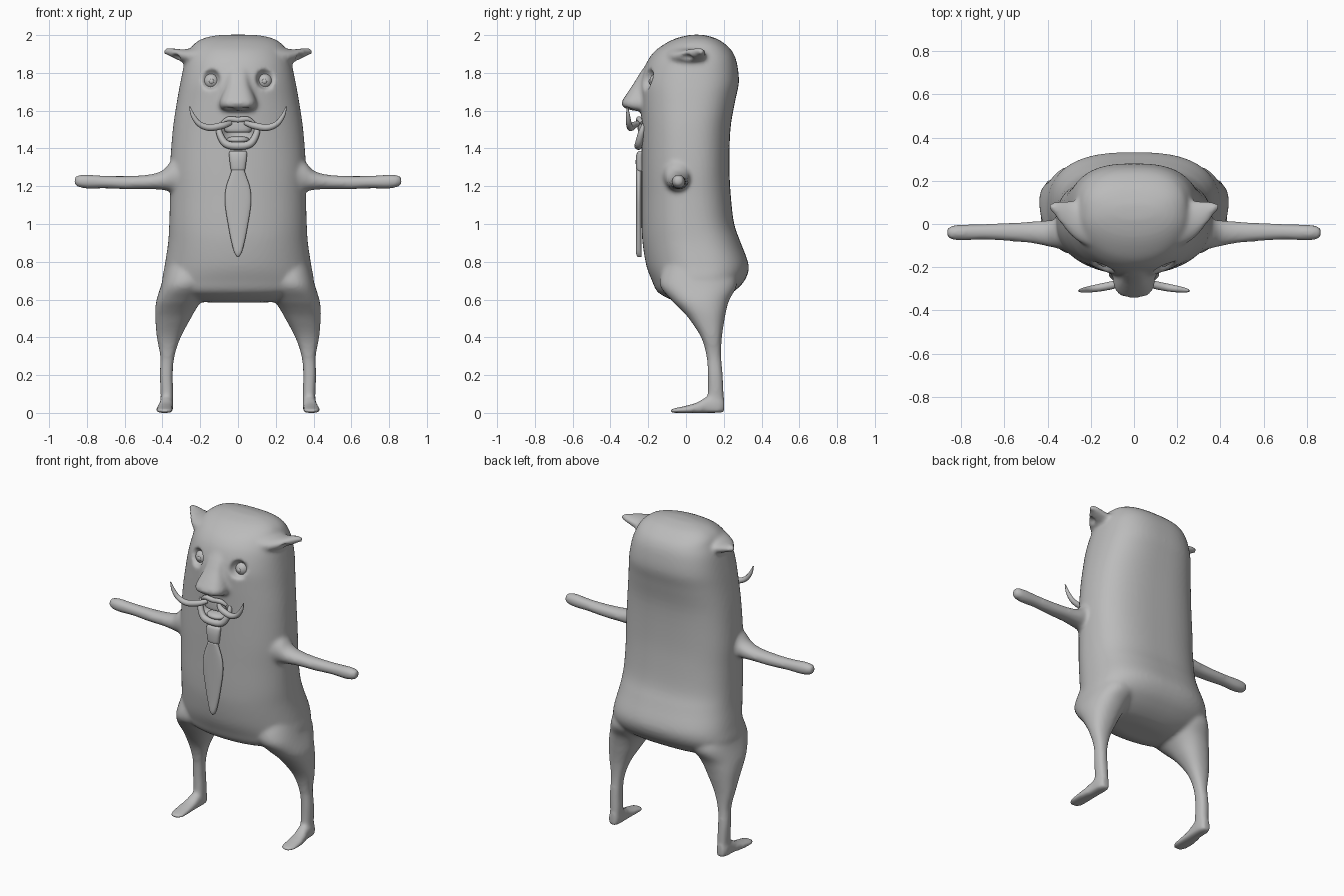
import bpy, bmesh, math
from mathutils import Matrix, Vector

grey = bpy.data.materials.new("plain grey")
grey.diffuse_color = (0.5, 0.5, 0.5, 1)


def catmull(rows, n=4):
    """Smoothly resample a list of equal-length rows."""
    out = []
    for i in range(len(rows) - 1):
        p = [rows[max(0, min(len(rows) - 1, i + k))] for k in (-1, 0, 1, 2)]
        for j in range(n):
            t = j / n
            out.append([0.5 * (2 * b + (c - a) * t + (2 * a - 5 * b + 4 * c - d) * t * t
                               + (3 * b - a - 3 * c + d) * t ** 3) for a, b, c, d in zip(*p)])
    return out + [list(rows[-1])]


def loft(bm, axis, rows, front=2.0, back=2.0, side=1, segs=48):
    """Rows are (position, a0, a1, b0, b1): superellipse rings stacked along an axis."""
    rings = []
    for t, a0, a1, b0, b1 in catmull(rows):
        ring = []
        for k in range(segs):
            ang = 2 * math.pi * k / segs
            c, s = math.cos(ang), math.sin(ang)
            e = 2 / (front if s < 0 else back)
            a = (a0 + a1) / 2 + (a1 - a0) / 2 * math.copysign(abs(c) ** e, c)
            b = (b0 + b1) / 2 + (b1 - b0) / 2 * math.copysign(abs(s) ** e, s)
            x, y, z = {"z": (a, b, t), "x": (t, a, b), "y": (a, t, b)}[axis]
            ring.append(bm.verts.new((x * side, y, z)))
        rings.append(ring)
    for r, q in zip(rings, rings[1:]):
        for k in range(segs):
            bm.faces.new((r[k], r[(k + 1) % segs], q[(k + 1) % segs], q[k]))
    bm.faces.new(rings[0])
    bm.faces.new(rings[-1])


def ball(bm, centre, radii):
    m = Matrix.Translation(centre) @ Matrix.Diagonal(Vector(radii)).to_4x4()
    bmesh.ops.create_uvsphere(bm, u_segments=32, v_segments=20, radius=1, matrix=m)


def finish(name, bm):
    bmesh.ops.recalc_face_normals(bm, faces=bm.faces[:])
    for f in bm.faces:
        f.smooth = True
    me = bpy.data.meshes.new(name)
    bm.to_mesh(me)
    bm.free()
    me.materials.append(grey)
    ob = bpy.data.objects.new(name, me)
    bpy.context.collection.objects.link(ob)
    return ob


def tube(name, pts):
    """Tapered round tube through points (x, y, z, radius)."""
    cu = bpy.data.curves.new(name, "CURVE")
    cu.dimensions = "3D"
    cu.bevel_depth = 1
    cu.bevel_resolution = 4
    cu.use_fill_caps = True
    sp = cu.splines.new("POLY")
    pts = catmull(pts, 6)
    sp.points.add(len(pts) - 1)
    for p, (x, y, z, r) in zip(sp.points, pts):
        p.co = (x, y, z, 1)
        p.radius = r
    sp.use_smooth = True
    cu.materials.append(grey)
    ob = bpy.data.objects.new(name, cu)
    bpy.context.collection.objects.link(ob)


# Body: trunk and head in one loft
bm = bmesh.new()
trunk = [(0.585, 0.16, -0.03, 0.12), (0.60, 0.27, -0.08, 0.18), (0.64, 0.37, -0.15, 0.25),
         (0.70, 0.40, -0.18, 0.31), (0.78, 0.388, -0.21, 0.332), (0.90, 0.37, -0.23, 0.29),
         (1.00, 0.364, -0.235, 0.255), (1.15, 0.36, -0.235, 0.237), (1.30, 0.36, -0.235, 0.23),
         (1.50, 0.345, -0.235, 0.235), (1.65, 0.323, -0.24, 0.26), (1.75, 0.305, -0.24, 0.28),
         (1.85, 0.283, -0.21, 0.27), (1.91, 0.258, -0.17, 0.247), (1.95, 0.235, -0.118, 0.21),
         (1.98, 0.19, -0.06, 0.165), (1.997, 0.125, 0.0, 0.11), (2.002, 0.06, 0.03, 0.08)]
loft(bm, "z", [(z, -w, w, f, b) for z, w, f, b in trunk], 2.1, 2.7, segs=72)

# Nose
nose = [(1.60, 0.07, -0.28), (1.612, 0.092, -0.322), (1.64, 0.1, -0.342), (1.68, 0.088, -0.32),
        (1.74, 0.066, -0.28), (1.80, 0.06, -0.243), (1.86, 0.05, -0.2)]
loft(bm, "z", [(z, -w, w, f, -0.1) for z, w, f in nose], 3, 3)

for s in (1, -1):
    # Legs and feet
    loft(bm, "z", [(0.02, 0.345, 0.41, 0.11, 0.2), (0.1, 0.342, 0.41, 0.115, 0.2),
                   (0.2, 0.345, 0.414, 0.115, 0.195), (0.3, 0.336, 0.412, 0.108, 0.187),
                   (0.4, 0.303, 0.43, 0.08, 0.19), (0.5, 0.25, 0.438, 0.015, 0.205),
                   (0.55, 0.222, 0.438, -0.03, 0.215), (0.6, 0.19, 0.431, -0.08, 0.23),
                   (0.68, 0.15, 0.406, -0.14, 0.27), (0.78, 0.12, 0.38, -0.12, 0.25)], 2.3, 2.3, s)
    loft(bm, "y", [(-0.088, 0.368, 0.408, 0, 0.016), (-0.06, 0.347, 0.43, 0, 0.025),
                   (0.0, 0.343, 0.434, 0, 0.038), (0.06, 0.345, 0.428, 0, 0.056),
                   (0.11, 0.343, 0.416, 0, 0.085), (0.17, 0.343, 0.414, 0, 0.09),
                   (0.203, 0.355, 0.4, 0, 0.08)], 4, 2.2, s)
    # Arms
    loft(bm, "x", [(0.30, -0.13, 0.05, 1.15, 1.37), (0.36, -0.112, 0.022, 1.172, 1.325),
                   (0.40, -0.104, 0.018, 1.18, 1.283), (0.47, -0.09, 0.012, 1.184, 1.262),
                   (0.58, -0.08, 0.006, 1.183, 1.255), (0.70, -0.073, 0.0, 1.188, 1.256),
                   (0.80, -0.077, -0.002, 1.187, 1.262), (0.85, -0.07, -0.01, 1.197, 1.258),
                   (0.868, -0.052, -0.026, 1.212, 1.242)], 2, 2, s)
    # Ears
    loft(bm, "x", [(0.2, -0.11, 0.11, 1.83, 1.945), (0.26, -0.08, 0.11, 1.845, 1.928),
                   (0.30, -0.045, 0.108, 1.86, 1.925), (0.34, 0.0, 0.106, 1.878, 1.93),
                   (0.37, 0.045, 0.102, 1.893, 1.932), (0.39, 0.065, 0.095, 1.9, 1.928)], 2, 2, s)
body = finish("body", bm)

# Cutter for eye sockets, nostrils, ear hollows and mouth
bm = bmesh.new()
for s in (1, -1):
    ball(bm, (s * 0.15, -0.235, 1.77), (0.056, 0.08, 0.062))
    ball(bm, (s * 0.04, -0.3, 1.6), (0.027, 0.022, 0.022))
    ball(bm, (s * 0.335, -0.005, 1.878), (0.032, 0.045, 0.022))
ball(bm, (0, -0.25, 1.485), (0.088, 0.07, 0.062))
cutter = finish("hollow_cutter", bm)
cutter.hide_render = True
cutter.hide_viewport = True

# Fuse the body into one soft skin
for step in ("join", "cut", "rejoin"):
    if step == "cut":
        m = body.modifiers.new(step, "BOOLEAN")
        m.operation = "DIFFERENCE"
        m.object = cutter
    else:
        m = body.modifiers.new(step, "REMESH")
        m.mode = "VOXEL"
        m.voxel_size = 0.01
        m.use_smooth_shade = True
m = body.modifiers.new("soften", "SMOOTH")
m.factor = 0.5
m.iterations = 7

for s, label in ((1, "left"), (-1, "right")):
    # Eyes with a small raised pupil
    bm = bmesh.new()
    ball(bm, (s * 0.14, -0.152, 1.755), (0.042, 0.042, 0.042))
    ball(bm, (s * 0.14, -0.19, 1.755), (0.013, 0.008, 0.013))
    finish(label + "_eye", bm)
    # Moustache halves
    tube(label + "_moustache", [(s * 0.04, -0.25, 1.535, 0.012), (s * 0.08, -0.277, 1.522, 0.018),
                                (s * 0.15, -0.293, 1.51, 0.018), (s * 0.205, -0.302, 1.53, 0.015),
                                (s * 0.238, -0.307, 1.573, 0.011), (s * 0.256, -0.31, 1.622, 0.003)])

# Lips
tube("lower_lip", [(x, y, z, r) for x, y, z, r in (
    (-0.1, -0.22, 1.53, 0.012), (-0.098, -0.237, 1.48, 0.017), (-0.065, -0.25, 1.425, 0.02),
    (0, -0.252, 1.413, 0.021), (0.065, -0.25, 1.425, 0.02), (0.098, -0.237, 1.48, 0.017),
    (0.1, -0.22, 1.53, 0.012))])
tube("upper_lip", [(-0.085, -0.235, 1.535, 0.009), (-0.05, -0.247, 1.555, 0.014),
                   (0, -0.25, 1.552, 0.015), (0.05, -0.247, 1.555, 0.014),
                   (0.085, -0.235, 1.535, 0.009)])

# Upper teeth and tongue
bm = bmesh.new()
loft(bm, "z", [(1.485, -0.06, 0.06, -0.245, -0.18), (1.495, -0.07, 0.07, -0.255, -0.18),
               (1.54, -0.075, 0.075, -0.255, -0.18)], 2.5, 2.5)
finish("teeth", bm)
bm = bmesh.new()
ball(bm, (0, -0.215, 1.445), (0.06, 0.045, 0.022))
finish("tongue", bm)

# Necktie knot and blade
bm = bmesh.new()
loft(bm, "z", [(1.28, -0.034, 0.034, -0.255, -0.225), (1.29, -0.038, 0.038, -0.264, -0.225),
               (1.34, -0.045, 0.045, -0.266, -0.225), (1.375, -0.047, 0.047, -0.26, -0.225),
               (1.387, -0.042, 0.042, -0.25, -0.225)], 2.5, 2.5)
finish("tie_knot", bm)
bm = bmesh.new()
blade = [(0.826, 0.004), (0.85, 0.02), (0.92, 0.038), (1.0, 0.053), (1.08, 0.066),
         (1.14, 0.07), (1.2, 0.062), (1.25, 0.045), (1.285, 0.033)]
loft(bm, "z", [(z, -w, w, -0.265 if w > 0.01 else -0.257, -0.235) for z, w in blade], 2.5, 2.5)
finish("tie_blade", bm)
